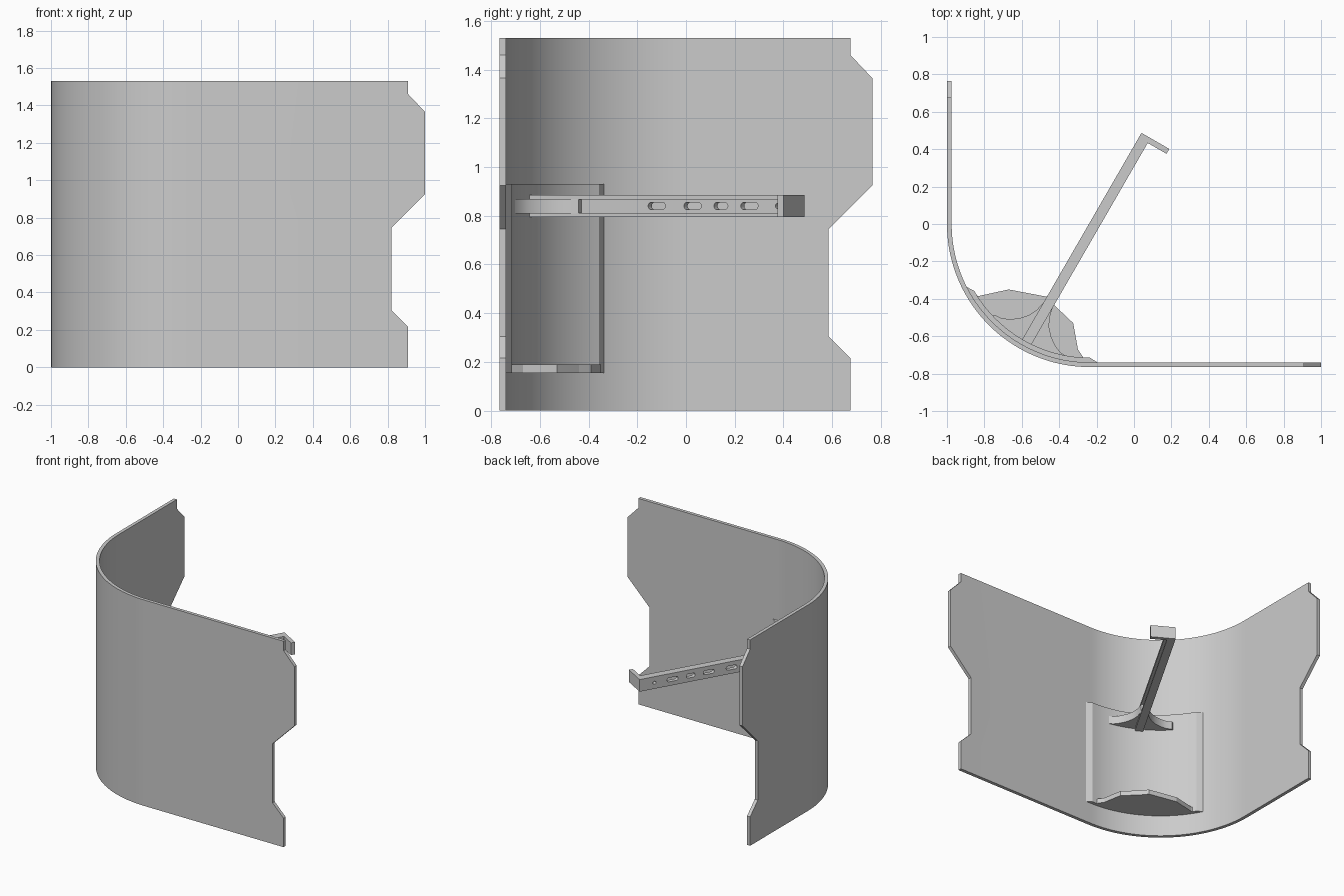
import bpy, bmesh
from math import sin, cos, pi, radians
from mathutils import Matrix, Vector

if "Cube" in bpy.data.objects:
    bpy.data.objects.remove(bpy.data.objects["Cube"], do_unlink=True)

grey = bpy.data.materials.new("plain grey")
grey.use_nodes = True
grey.diffuse_color = (0.6, 0.6, 0.6, 1)
grey.node_tree.nodes["Principled BSDF"].inputs["Base Color"].default_value = (0.6, 0.6, 0.6, 1)

HEIGHT, THICK, RADIUS = 1.53, 0.025, 0.765
CENTRE = Vector((RADIUS - 1, 0))
UPRIGHT = Matrix.Rotation(pi / 2, 4, 'X')      # profile drawn in x and z


def prism(name, points, low, high, matrix=Matrix()):
    """Extrude a flat outline along its local z."""
    bm = bmesh.new()
    base = bm.faces.new([bm.verts.new((p[0], p[1], low)) for p in points])
    side = bmesh.ops.extrude_face_region(bm, geom=[base])
    verts = [g for g in side["geom"] if isinstance(g, bmesh.types.BMVert)]
    bmesh.ops.translate(bm, verts=verts, vec=(0, 0, high - low))
    bmesh.ops.transform(bm, matrix=matrix, verts=bm.verts)
    bmesh.ops.recalc_face_normals(bm, faces=bm.faces)
    mesh = bpy.data.meshes.new(name)
    bm.to_mesh(mesh)
    bm.free()
    mesh.materials.append(grey)
    obj = bpy.data.objects.new(name, mesh)
    bpy.context.collection.objects.link(obj)
    return obj


def activate(obj):
    bpy.ops.object.select_all(action='DESELECT')
    obj.select_set(True)
    bpy.context.view_layer.objects.active = obj


def cut(obj, cutters):
    for cutter in cutters:
        mod = obj.modifiers.new("cut", 'BOOLEAN')
        mod.operation, mod.solver, mod.object = 'DIFFERENCE', 'EXACT', cutter
        activate(obj)
        bpy.ops.object.modifier_apply(modifier=mod.name)
        bpy.data.objects.remove(cutter, do_unlink=True)


def smooth(obj):
    activate(obj)
    bpy.ops.object.shade_smooth_by_angle(angle=radians(30))


def arc(radius, start, end, steps):
    angles = [radians(start + (end - start) * i / steps) for i in range(steps + 1)]
    return [CENTRE + radius * Vector((cos(a), sin(a))) for a in angles]


def rect(x0, x1, y0, y1):
    return [(x0, y0), (x1, y0), (x1, y1), (x0, y1)]


# Bent sheet: straight wall, quarter bend and front panel
outer = [(-1, RADIUS)] + arc(RADIUS, 180, 270, 36) + [(1, -RADIUS)]
inner = [(1, THICK - RADIUS)] + arc(RADIUS - THICK, 270, 180, 36) + [(THICK - 1, RADIUS)]
sheet = prism("bent_sheet", outer + inner, 0, HEIGHT)

# The same notched outline on both free edges
lower = [(-.09, -.1), (-.09, .215), (-.18, .305), (-.18, .745), (0, .925), (.1, .925), (.1, -.1)]
upper = [(.1, 1.365), (0, 1.365), (-.09, 1.46), (-.09, 1.6), (.1, 1.6)]
notches = []
for end, depth, matrix in ((1, RADIUS, UPRIGHT),
                           (RADIUS, -1, Matrix.Rotation(pi / 2, 4, 'Z') @ UPRIGHT)):
    for outline in (lower, upper):
        notches.append(prism("notch_cutter", [(end + d, z) for d, z in outline],
                             depth - 0.1, depth + 0.1, matrix))
cut(sheet, notches)
smooth(sheet)

# Raised lining inside the bend, feathered at both ends
lining = prism("bend_lining", arc(0.75, 206, 274, 28) + arc(0.715, 270, 210, 28), 0.155, 0.93)
smooth(lining)

# Bottom shelf with an angular front edge
edge = [(-.2, -.738), (-.27, -.715), (-.3, -.67), (-.325, -.53), (-.42, -.44), (-.46, -.39),
        (-.67, -.35), (-.83, -.385), (-.87, -.375), (-.905, -.34)]
prism("bottom_shelf", arc(0.75, 208, 272, 24) + edge, 0.155, 0.19)

# Slanted arm: local x runs along it, local -y is its ribbed side
ARM = Matrix.Translation((-0.605, -0.63, 0)) @ Matrix.Rotation(radians(60), 4, 'Z')
LENGTH, WEB, DEPTH, LOW, HIGH = 1.29, 0.03, 0.056, 0.795, 0.885
web = prism("arm_web", rect(0, LENGTH, -WEB, 0), LOW, HIGH, ARM)


def slot_outline(u, half, radius=0.015):
    turn = [radians(15 * i - 90) for i in range(13)]
    right = [(u + half + radius * cos(a), 0.84 + radius * sin(a)) for a in turn]
    left = [(u - half - radius * cos(a), 0.84 - radius * sin(a)) for a in turn]
    return right + left


slots = [prism("slot_cutter", slot_outline(u, half, r), -0.05, 0.1, ARM @ UPRIGHT)
         for u, half, r in ((.606, .026, .015), (.776, .026, .015), (.91, .018, .015),
                            (1.045, .026, .015), (1.18, .001, .011))]
cut(web, slots)
smooth(web)

# Ribs along the arm and the hook at its end
for name, z0, z1 in (("lower_rib", LOW, LOW + 0.016), ("upper_rib", HIGH - 0.018, HIGH)):
    prism("arm_" + name, rect(0, LENGTH - WEB, -DEPTH, -WEB), z0, z1, ARM)
prism("arm_hook", rect(LENGTH - WEB, LENGTH, -0.172, -WEB), LOW, HIGH, ARM)

# Flared foot joining the arm to the lining
half = [(.25, .026), (.19, .04), (.145, .062), (.105, .098), (.075, .14), (.058, .18), (.055, .22),
        (.03, .24)]
mid = -DEPTH / 2
foot = [(u, mid + w) for u, w in half] + [(0, mid)] + [(u, mid - w) for u, w in reversed(half)]
smooth(prism("flared_foot", foot, 0.81, 0.868, ARM))
